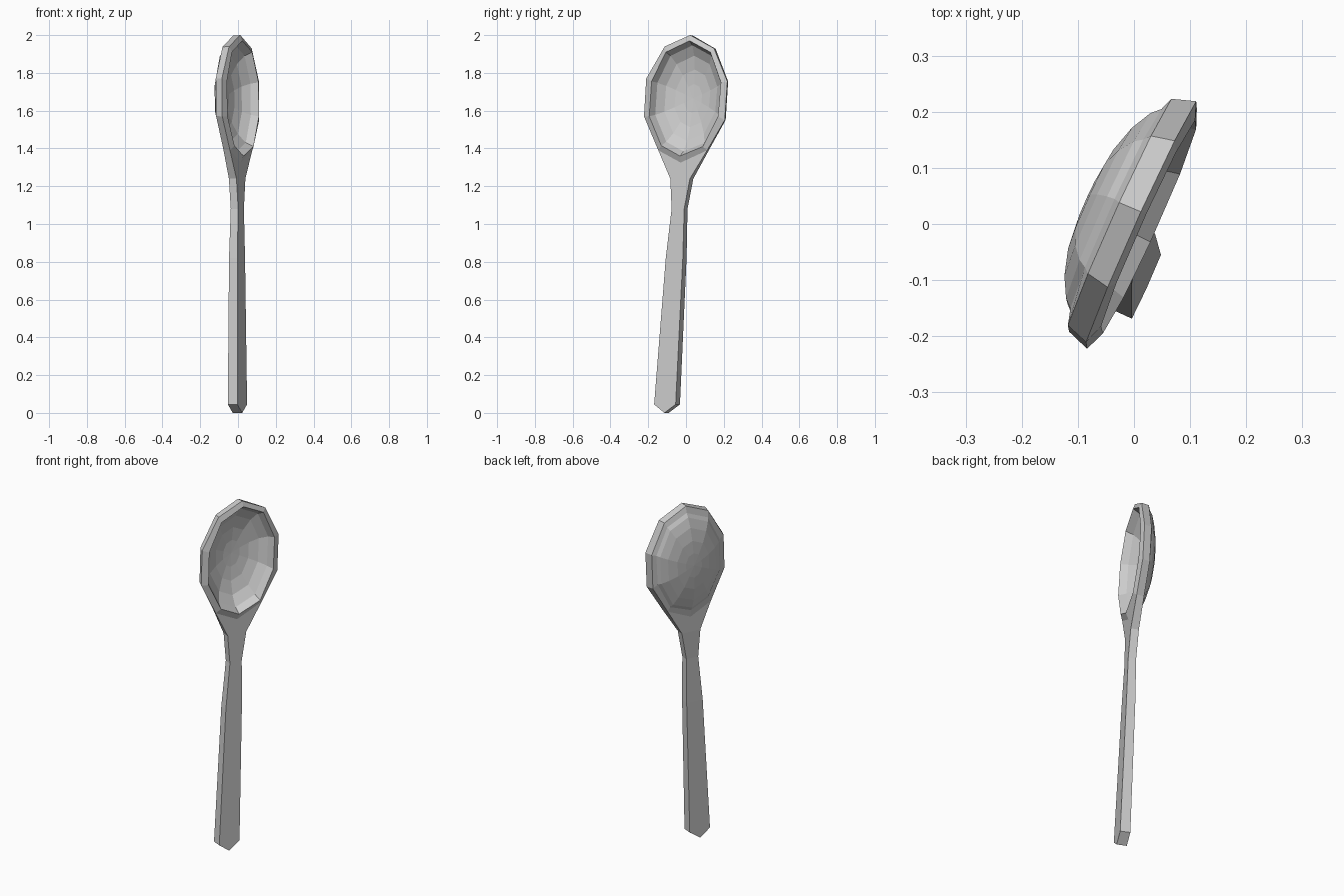
import bpy, bmesh

if "Cube" in bpy.data.objects:
    bpy.data.objects.remove(bpy.data.objects["Cube"])

# Spoon frame: u across the spoon, n out of the bowl opening, z up
def place(u, n, z):
    return (0.415 * u + 0.91 * n, 0.91 * u - 0.415 * n, z)

def front(z):          # the flat front leans slightly
    return 0.068 - 0.033 * z

def lip_level(z):
    return 0.04 - 0.045 * (z - 1.36)

CU, CZ = 0.005, 1.665  # bowl centre
outer = [(.025, 2.0), (.165, 1.93), (.245, 1.755), (.233, 1.55), (.133, 1.39),
         (-.02, 1.325), (-.151, 1.39), (-.237, 1.57), (-.227, 1.77), (-.122, 1.94)]
lip = [(.027, 1.97), (.148, 1.91), (.213, 1.75), (.2, 1.57), (.115, 1.41),
       (-.017, 1.36), (-.127, 1.415), (-.2, 1.57), (-.19, 1.755), (-.11, 1.91)]

bm = bmesh.new()

def ring(points, level, offset, scale=1.0, zscale=None):
    verts = []
    for u, z in points:
        n = None
        su = CU + (u - CU) * scale
        sz = CZ + (z - CZ) * (scale if zscale is None else zscale)
        verts.append(bm.verts.new(place(su, level(sz) + offset, sz)))
    return verts

def bridge(a, b):
    for i in range(len(a)):
        j = (i + 1) % len(a)
        bm.faces.new((a[i], a[j], b[j], b[i]))

def fan(a, offset):
    tip = bm.verts.new(place(CU, lip_level(CZ) + offset, CZ))
    for i in range(len(a)):
        bm.faces.new((a[i], a[(i + 1) % len(a)], tip))

# Rim, raised lip and hollow of the bowl
rim_front = ring(outer, front, 0)
rim_back = ring(outer, front, -.042, .94, .99)
last = rim_front
for scale, depth in ((1, 0), (.92, -.04), (.74, -.075), (.5, -.096), (.25, -.105)):
    r = ring(lip, lip_level, depth, scale)
    bridge(last, r)
    last = r
fan(last, -.107)

# Rounded back of the bowl
last = rim_back
for scale, depth in ((.97, -.063), (.9, -.078), (.72, -.098), (.48, -.113), (.24, -.119)):
    r = ring(lip, lip_level, depth, scale)
    bridge(last, r)
    last = r
fan(last, -.121)

# Rim side wall, left open where the handle joins
for i in range(10):
    if i not in (4, 5):
        j = (i + 1) % 10
        bm.faces.new((rim_front[i], rim_front[j], rim_back[j], rim_back[i]))

# Handle: z, left edge, right edge, thickness
rows = [(1.24, -.079, .035, .044), (1.08, -.069, .004, .043),
        (.82, -.099, .0, .048), (.045, -.155, -.03, .055)]
def corner(u, z, t):
    return bm.verts.new(place(u, front(z) - t, z))

prev = None
for z, left, right, t in rows:
    cur = [corner(left, z, 0), corner(right, z, 0), corner(right, z, t), corner(left, z, t)]
    if prev is None:
        f, b = rim_front, rim_back
        bm.faces.new((f[4], f[5], f[6], cur[0], cur[1]))
        bm.faces.new((b[4], b[5], b[6], cur[3], cur[2]))
        bm.faces.new((f[4], b[4], cur[2], cur[1]))
        bm.faces.new((f[6], b[6], cur[3], cur[0]))
    else:
        bridge(prev, cur)
    prev = cur

# Pointed handle end
tf, tb = corner(-.095, 0, 0), corner(-.095, 0, .055)
bm.faces.new((prev[0], prev[1], tf))
bm.faces.new((prev[2], prev[3], tb))
bm.faces.new((prev[1], prev[2], tb, tf))
bm.faces.new((prev[3], prev[0], tf, tb))

bmesh.ops.recalc_face_normals(bm, faces=bm.faces[:])
mesh = bpy.data.meshes.new("spoon")
bm.to_mesh(mesh)
bm.free()
bpy.context.collection.objects.link(bpy.data.objects.new("spoon", mesh))
